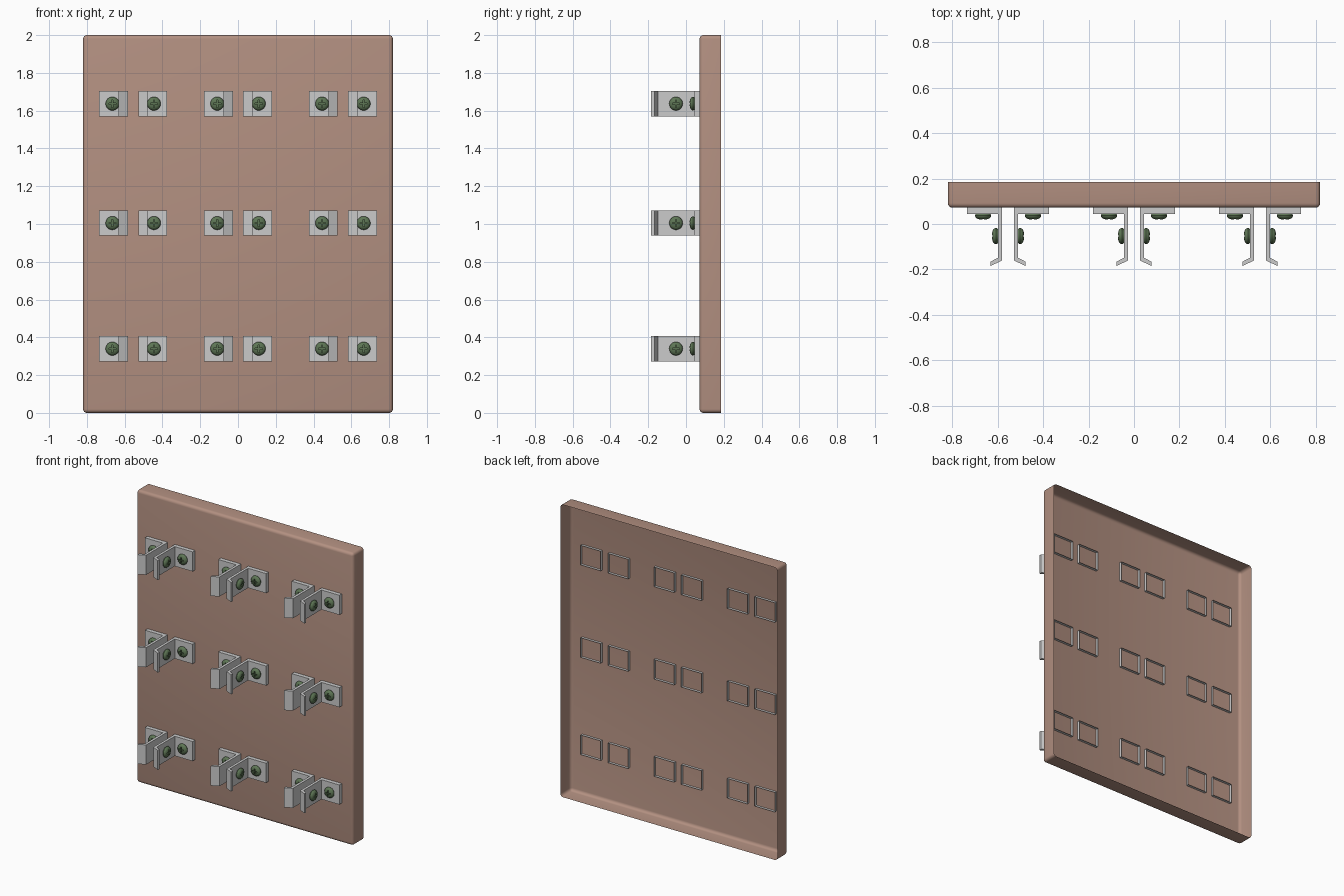
import bpy, bmesh, math

if "Cube" in bpy.data.objects:
    bpy.data.objects.remove(bpy.data.objects["Cube"])

def material(name, color):
    m = bpy.data.materials.new(name)
    m.diffuse_color = (*color, 1)
    m.use_nodes = True
    m.node_tree.nodes["Principled BSDF"].inputs["Base Color"].default_value = m.diffuse_color
    return m

CLAY = material("clay", (0.45, 0.28, 0.22))
GREEN = material("screw_green", (0.11, 0.18, 0.09))

def finish(bm, name):
    bmesh.ops.recalc_face_normals(bm, faces=bm.faces)
    me = bpy.data.meshes.new(name)
    bm.to_mesh(me)
    bm.free()
    return me

def place(name, mesh, loc=(0, 0, 0), rot=(0, 0, 0)):
    ob = bpy.data.objects.new(name, mesh)
    ob.location, ob.rotation_euler = loc, rot
    bpy.context.collection.objects.link(ob)
    return ob

def prism(pts, z0, z1, name, skip=None):
    """Extrude an xy outline along z; side number 'skip' is left open."""
    bm = bmesh.new()
    lo = [bm.verts.new((x, y, z0)) for x, y in pts]
    hi = [bm.verts.new((x, y, z1)) for x, y in pts]
    bm.faces.new(lo[::-1])
    bm.faces.new(hi)
    n = len(pts)
    for i in range(n):
        if i != skip:
            j = (i + 1) % n
            bm.faces.new((lo[i], lo[j], hi[j], hi[i]))
    return finish(bm, name)

# Back panel: shallow tray, open at the rear, rounded front edges
bm = bmesh.new()
bmesh.ops.create_cube(bm, size=1)
for v in bm.verts:
    v.co = (v.co.x * 1.64, 0.1285 + v.co.y * 0.113, 1 + v.co.z * 2)
rear = [f for f in bm.faces if f.calc_center_median().y > 0.18]
bmesh.ops.delete(bm, geom=rear, context='FACES_ONLY')
bmesh.ops.bevel(bm, geom=[e for e in bm.edges if not e.is_boundary],
                offset=0.02, segments=4, profile=0.5, affect='EDGES')
panel = finish(bm, "panel")
# Normals face outward from the tray
if sum(f.normal.y for f in panel.polygons if abs(f.normal.y) > 0.9) > 0:
    panel.flip_normals()
panel.shade_smooth()
panel.set_sharp_from_angle(angle=math.radians(30))
panel.materials.append(CLAY)
place("panel", panel)

# Angle brackets: foot plate, leg and flared lip (first side is the open back)
profile = [(0.18, 0.09), (0.027, 0.09), (0.027, -0.161), (0.077, -0.185),
           (0.077, -0.166), (0.045, -0.149), (0.045, 0.045), (0.18, 0.045)]
brackets = {s: prism([(s * x, y) for x, y in profile], -0.067, 0.067,
                     "bracket", skip=0) for s in (-1, 1)}

# Screw head: lathed dome with a cross slot cut in
bm = bmesh.new()
dome = [(0, -0.004), (0.029, -0.004), (0.033, 0.002), (0.036, 0.007),
        (0.035, 0.012), (0.031, 0.018), (0.023, 0.023), (0.012, 0.0255), (0, 0.026)]
vs = [bm.verts.new((r, 0, h)) for r, h in dome]
es = [bm.edges.new(p) for p in zip(vs, vs[1:])]
bmesh.ops.spin(bm, geom=vs + es, cent=(0, 0, 0), axis=(0, 0, 1),
               angle=2 * math.pi, steps=24)
bmesh.ops.remove_doubles(bm, verts=bm.verts, dist=1e-5)
head = place("screw_blank", finish(bm, "screw_blank"))
a, b = 0.0035, 0.019
cross = [(a, a), (a, b), (-a, b), (-a, a), (-b, a), (-b, -a),
         (-a, -a), (-a, -b), (a, -b), (a, -a), (b, -a), (b, a)]
cutter = place("slot_cutter", prism(cross, 0.015, 0.05, "slot_cutter"))
mod = head.modifiers.new("slot", 'BOOLEAN')
mod.operation, mod.object, mod.solver = 'DIFFERENCE', cutter, 'EXACT'
dg = bpy.context.evaluated_depsgraph_get()
screw = bpy.data.meshes.new_from_object(head.evaluated_get(dg))
screw.name = "screw"
for ob in (head, cutter):
    bpy.data.objects.remove(ob)
screw.shade_smooth()
screw.set_sharp_from_angle(angle=math.radians(40))
screw.materials.clear()
screw.materials.append(GREEN)

# Three rows of three facing bracket pairs, two screws per bracket
for z in (0.34, 1.005, 1.637):
    for x in (-0.555, 0, 0.555):
        for s in (-1, 1):
            place("bracket", brackets[s], (x, 0, z))
            place("plate_screw", screw, (x + s * 0.11, 0.045, z), (math.pi / 2, 0, 0))
            place("leg_screw", screw, (x + s * 0.045, -0.053, z), (0, s * math.pi / 2, 0))
